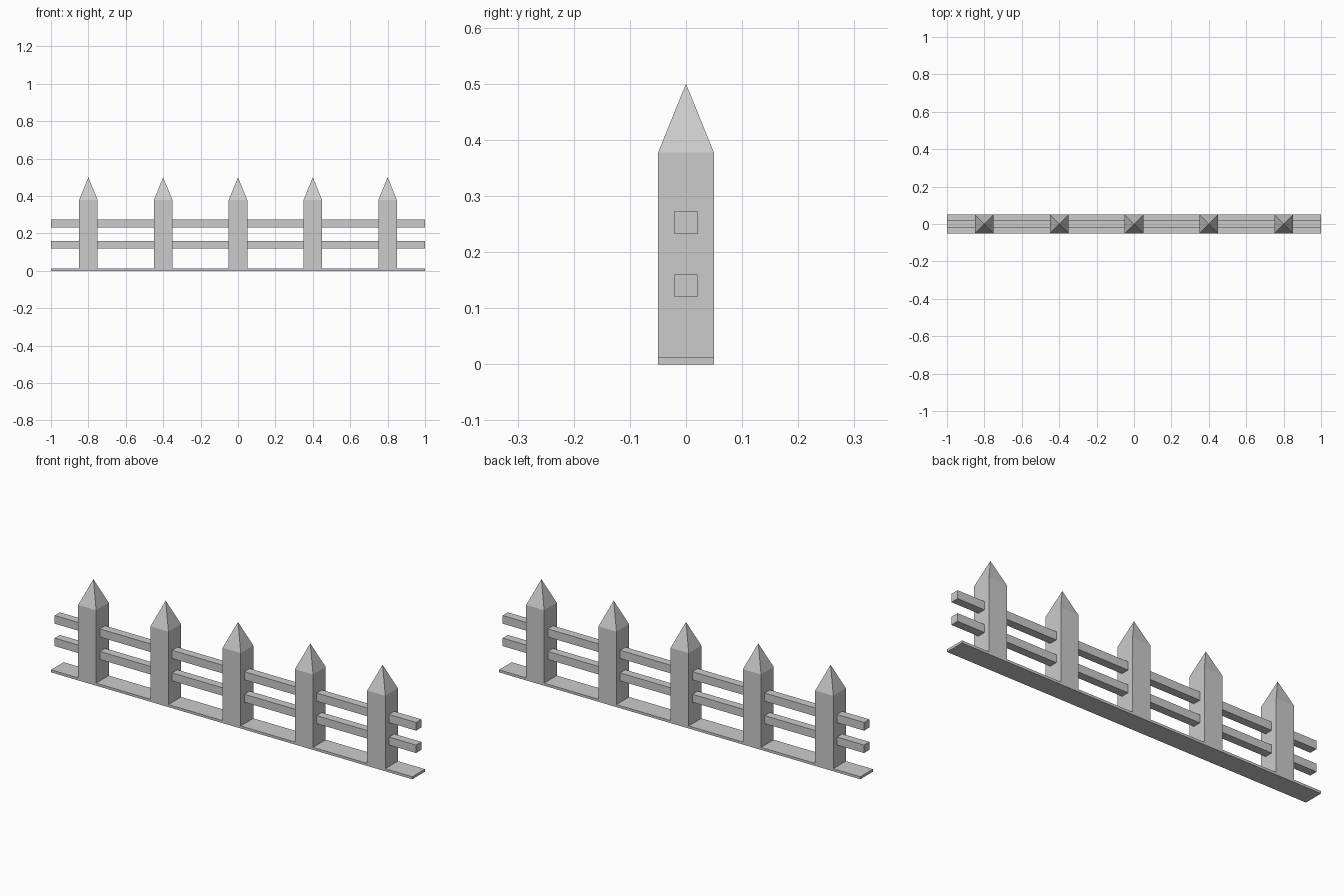
import bpy
import bmesh

if "Cube" in bpy.data.objects:
    bpy.data.objects.remove(bpy.data.objects["Cube"])

BASE_TOP = 0.0125
SHOULDER = 0.377
TIP = 0.5
HALF = 0.05


def add_object(name, bm):
    bmesh.ops.recalc_face_normals(bm, faces=bm.faces)
    mesh = bpy.data.meshes.new(name)
    bm.to_mesh(mesh)
    bm.free()
    obj = bpy.data.objects.new(name, mesh)
    bpy.context.collection.objects.link(obj)
    return obj


def box_bmesh(size, z_low, z_high, x=0.0):
    bm = bmesh.new()
    bmesh.ops.create_cube(bm, size=1.0)
    bmesh.ops.scale(bm, vec=(size[0], size[1], z_high - z_low), verts=bm.verts)
    bmesh.ops.translate(bm, vec=(x, 0, (z_low + z_high) / 2), verts=bm.verts)
    return bm


# Ground strip
add_object("base_strip", box_bmesh((2.0, 2 * HALF), 0.0, BASE_TOP))

# Horizontal rails running through the posts
for name, low, high in (("lower_rail", 0.12, 0.16), ("upper_rail", 0.232, 0.273)):
    add_object(name, box_bmesh((2.0, 0.041), low, high))

# Square posts, with the top face poked up into a pointed cap
for i in range(5):
    bm = box_bmesh((2 * HALF, 2 * HALF), BASE_TOP, SHOULDER, x=-0.8 + 0.4 * i)
    top = max(bm.faces, key=lambda f: f.calc_center_median().z)
    peak = bmesh.ops.poke(bm, faces=[top])["verts"][0]
    peak.co.z = TIP
    add_object(f"post_{i + 1}", bm)
